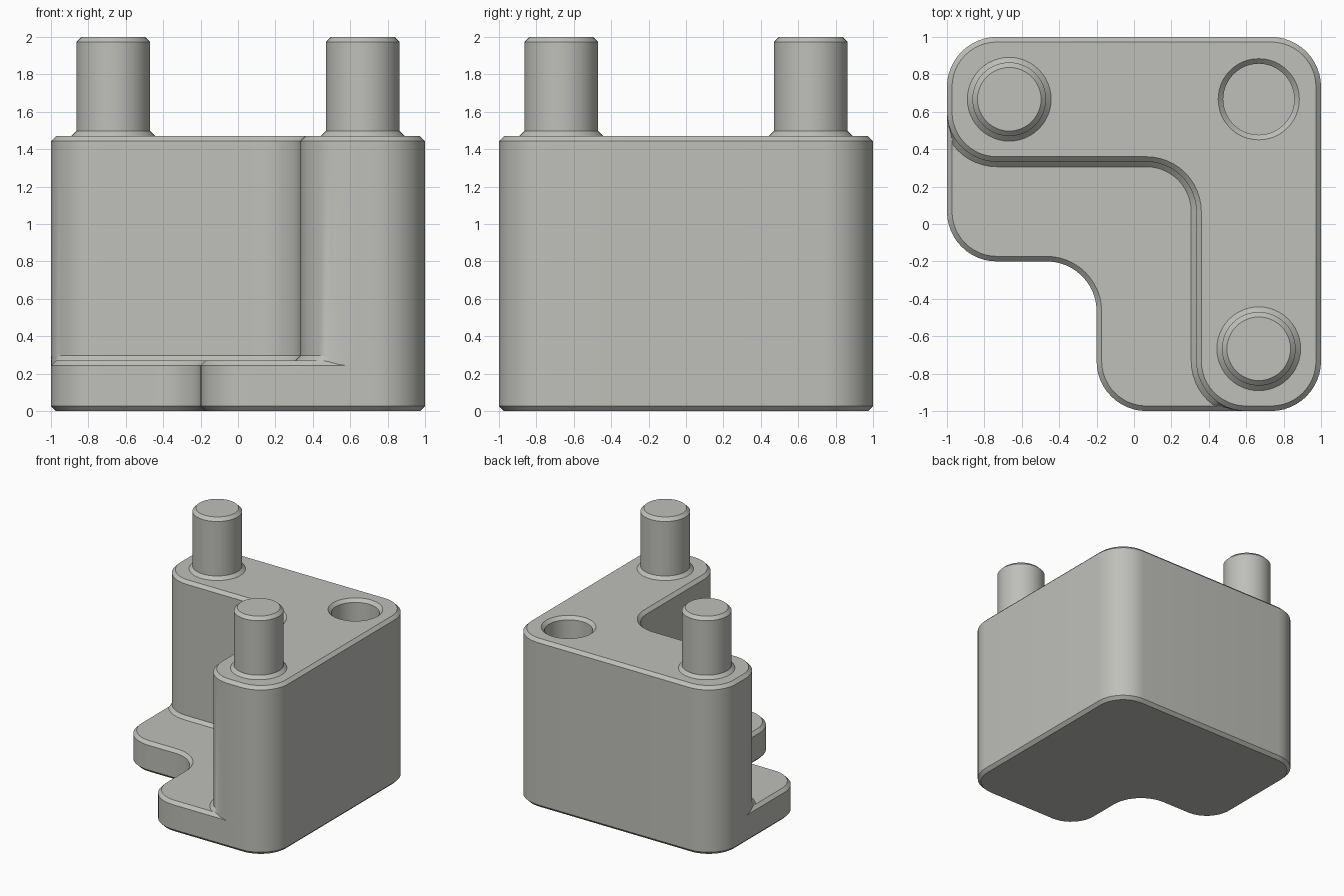
import bpy, bmesh, math
from mathutils import Vector

if "Cube" in bpy.data.objects:
    bpy.data.objects.remove(bpy.data.objects["Cube"])

R = 0.267      # corner radius
C = 0.027      # chamfer size
FOOT_TOP, BODY_TOP = 0.27, 1.47

grey = bpy.data.materials.new("light grey")
grey.diffuse_color = (0.52, 0.525, 0.49, 1)
grey.use_nodes = True
grey.node_tree.nodes["Principled BSDF"].inputs["Base Color"].default_value = grey.diffuse_color


def l_outline(a, inset=0.0, flare=False, steps=12):
    """Rounded L outline; a is the inner corner. Flare widens only the inner side."""
    corners = [Vector(p) for p in ((a, -1), (1, -1), (1, 1), (-1, 1), (-1, a), (a, a))]
    points = []
    for i, c in enumerate(corners):
        u = (c - corners[i - 1]).normalized()
        v = (corners[(i + 1) % 6] - c).normalized()
        turn = 1 if u.x * v.y - u.y * v.x > 0 else -1
        centre = c - u * R + v * R
        for k in range(steps + 1):
            t = math.pi / 2 * k / steps
            n = -v * math.cos(t) + u * math.sin(t)
            p = centre + n * (R - turn * inset)
            if flare and i in (0, 4, 5):
                q = centre + n * (R + turn * C)
                lim = -1 + C      # stay on the flat top of the foot
                p = Vector((max(q.x, min(p.x, lim)), max(q.y, min(p.y, lim))))
            points.append(p)
    return points


def circle(x, y, r, n=48):
    return [Vector((x + r * math.cos(2 * math.pi * i / n),
                    y + r * math.sin(2 * math.pi * i / n))) for i in range(n)]


def stack(name, rings):
    """Closed solid through matching outlines: [(z, points), ...] from the bottom up."""
    bm = bmesh.new()
    loops = [[bm.verts.new((p.x, p.y, z)) for p in pts] for z, pts in rings]
    n = len(loops[0])
    for lo, hi in zip(loops, loops[1:]):
        for i in range(n):
            j = (i + 1) % n
            bm.faces.new((lo[i], lo[j], hi[j], hi[i]))
    bm.faces.new(loops[0][::-1])
    bm.faces.new(loops[-1])
    mesh = bpy.data.meshes.new(name)
    bm.to_mesh(mesh)
    bm.free()
    mesh.materials.append(grey)
    ob = bpy.data.objects.new(name, mesh)
    bpy.context.collection.objects.link(ob)
    return ob


def activate(ob):
    bpy.ops.object.select_all(action='DESELECT')
    ob.select_set(True)
    bpy.context.view_layer.objects.active = ob


def combine(ob, other, operation):
    activate(ob)
    mod = ob.modifiers.new(operation.lower(), 'BOOLEAN')
    mod.operation, mod.solver, mod.object = operation, 'EXACT', other
    bpy.ops.object.modifier_apply(modifier=mod.name)
    bpy.data.objects.remove(other)


def smooth(ob):
    activate(ob)
    bpy.ops.object.shade_smooth_by_angle(angle=math.radians(30))


# Tall L-shaped body with a chamfered top and a small flare where it meets the foot
A = 0.333
body = stack("body", [
    (0.12, l_outline(A, flare=True)), (FOOT_TOP, l_outline(A, flare=True)),
    (FOOT_TOP + C, l_outline(A)), (BODY_TOP - C, l_outline(A)),
    (BODY_TOP, l_outline(A, C))])

# Wider L-shaped foot, chamfered above and below
B = -0.2
foot = stack("foot", [
    (0, l_outline(B, C)), (C, l_outline(B)),
    (FOOT_TOP - C, l_outline(B)), (FOOT_TOP, l_outline(B, C))])
combine(body, foot, 'UNION')

# Blind socket with a countersunk rim
P = 0.667
socket = stack("socket_cutter", [
    (BODY_TOP - 0.56, circle(P, P, 0.19)), (BODY_TOP - C, circle(P, P, 0.19)),
    (BODY_TOP + C, circle(P, P, 0.19 + 2 * C))])
combine(body, socket, 'DIFFERENCE')
smooth(body)

# Two locating pins with a flared root and chamfered tip
for name, x, y in (("left_pin", -P, P), ("front_pin", P, -P)):
    smooth(stack(name, [
        (BODY_TOP, circle(x, y, 0.197 + C)), (BODY_TOP + C, circle(x, y, 0.197)),
        (2 - C, circle(x, y, 0.197)), (2, circle(x, y, 0.197 - C))]))
